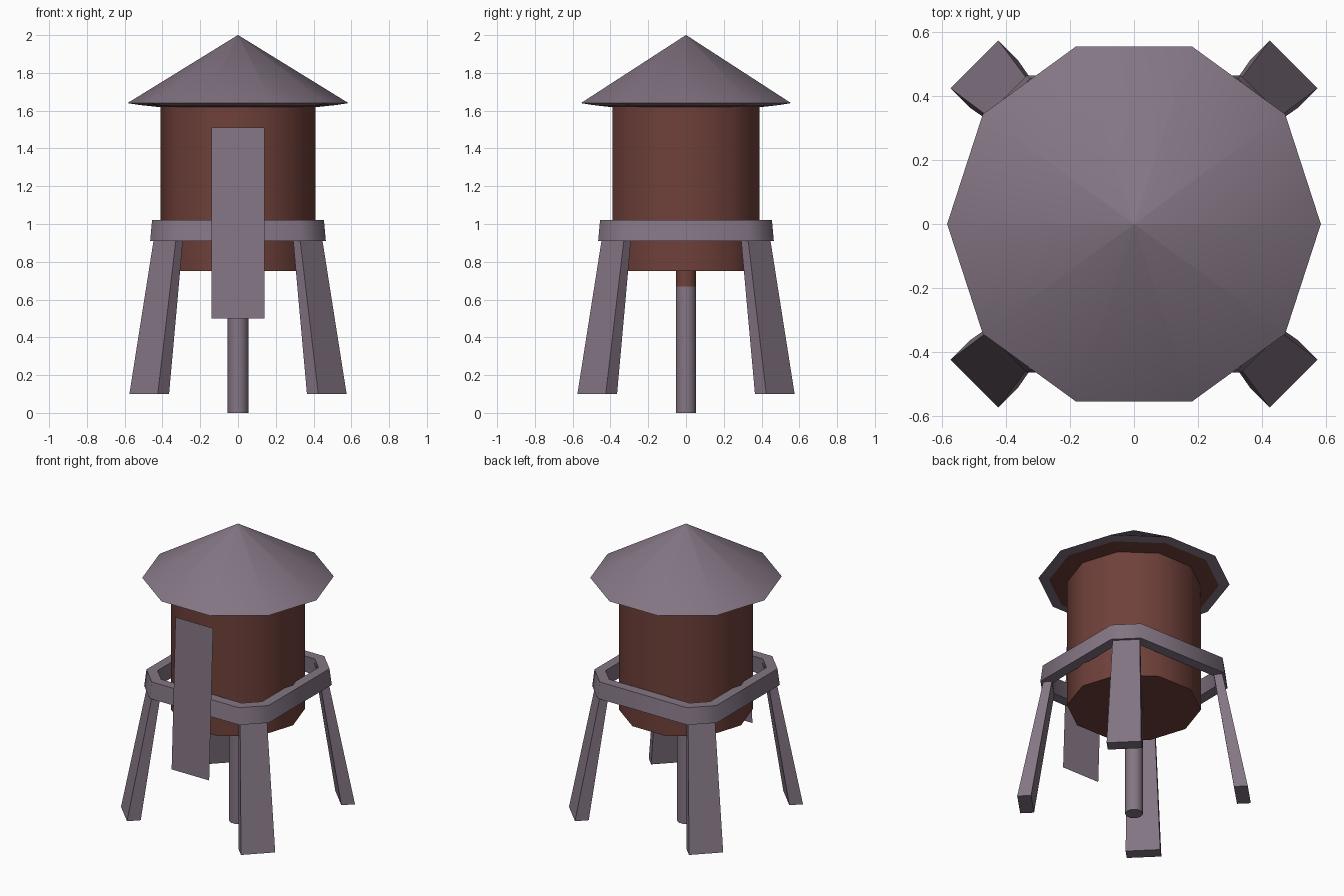
import bpy, bmesh, math
from mathutils import Vector

if "Cube" in bpy.data.objects:
    bpy.data.objects.remove(bpy.data.objects["Cube"])


def material(name, rgb):
    m = bpy.data.materials.new(name)
    m.diffuse_color = (*rgb, 1)
    m.use_nodes = True
    m.node_tree.nodes["Principled BSDF"].inputs["Base Color"].default_value = m.diffuse_color
    return m


GREY = material("mauve grey", (0.23, 0.18, 0.23))
RED = material("rust red", (0.16, 0.052, 0.042))


def finish(name, bm, mats, angle=50):
    bmesh.ops.recalc_face_normals(bm, faces=bm.faces)
    me = bpy.data.meshes.new(name)
    bm.to_mesh(me)
    bm.free()
    for m in mats:
        me.materials.append(m)
    ob = bpy.data.objects.new(name, me)
    bpy.context.collection.objects.link(ob)
    bpy.ops.object.select_all(action='DESELECT')
    ob.select_set(True)
    bpy.context.view_layer.objects.active = ob
    bpy.ops.object.shade_smooth_by_angle(angle=math.radians(angle))
    return ob


def loft(bm, loops, closed=False):
    """Skin a list of equal-length point loops; cap the ends or close the tube."""
    rows = [[bm.verts.new(p) for p in loop] for loop in loops]
    n = len(rows[0])
    pairs = list(zip(rows, rows[1:])) + ([(rows[-1], rows[0])] if closed else [])
    for a, b in pairs:
        for i in range(n):
            j = (i + 1) % n
            bm.faces.new((a[i], a[j], b[j], b[i]))
    if not closed:
        bm.faces.new(rows[0])
        bm.faces.new(rows[-1])


def decagon(r, z):
    return [(r * math.cos(i * math.tau / 10), r * math.sin(i * math.tau / 10), z)
            for i in range(10)]


# Tank body
bm = bmesh.new()
loft(bm, [decagon(0.41, 0.75), decagon(0.41, 1.63)])
finish("tank", bm, [RED])

# Conical roof, with the inner part of its underside in red
bm = bmesh.new()
loft(bm, [decagon(0.38, 1.615), decagon(0.52, 1.63), decagon(0.585, 1.64),
          decagon(0.001, 2.0)])
for f in bm.faces:
    f.material_index = int(f.calc_center_median().z < 1.63)
finish("roof", bm, [GREY, RED])

# Central pipe with a red neck below the tank
bm = bmesh.new()
loft(bm, [decagon(0.055, 0.0), decagon(0.055, 0.67), decagon(0.055, 0.77)])
for f in bm.faces:
    f.material_index = int(f.calc_center_median().z > 0.67)
finish("centre_pipe", bm, [GREY, RED])


# Square support ring with cut corners
def cut_square(a, b, z):
    return [(a, -b, z), (a, b, z), (b, a, z), (-b, a, z),
            (-a, b, z), (-a, -b, z), (-b, -a, z), (b, -a, z)]


bm = bmesh.new()
loft(bm, [cut_square(0.465, 0.335, 0.91), cut_square(0.455, 0.325, 1.02),
          cut_square(0.39, 0.30, 1.02), cut_square(0.395, 0.305, 0.91)], closed=True)
finish("support_ring", bm, [GREY])


# Four splayed, tapered legs on the diagonals
def leg_section(far, near, d, z):
    return [(far, near, z), (near, far, z), (near - d, far - d, z), (far - d, near - d, z)]


for name, sx, sy in (("front_right_leg", 1, -1), ("front_left_leg", -1, -1),
                     ("back_right_leg", 1, 1), ("back_left_leg", -1, 1)):
    bm = bmesh.new()
    loops = [leg_section(0.575, 0.425, 0.06, 0.10), leg_section(0.435, 0.32, 0.035, 0.99)]
    loft(bm, [[(x * sx, y * sy, z) for x, y, z in lp] for lp in loops])
    finish(name, bm, [GREY])

# Leaning flat ladder panel at the front
bm = bmesh.new()
bm.faces.new([bm.verts.new(p) for p in ((-0.14, -0.507, 0.5), (0.14, -0.507, 0.5),
                                        (0.14, -0.465, 1.51), (-0.14, -0.465, 1.51))])
panel = finish("ladder_panel", bm, [GREY])
if panel.data.polygons[0].normal.dot(Vector((0, -1, 0))) < 0:
    panel.data.flip_normals()
